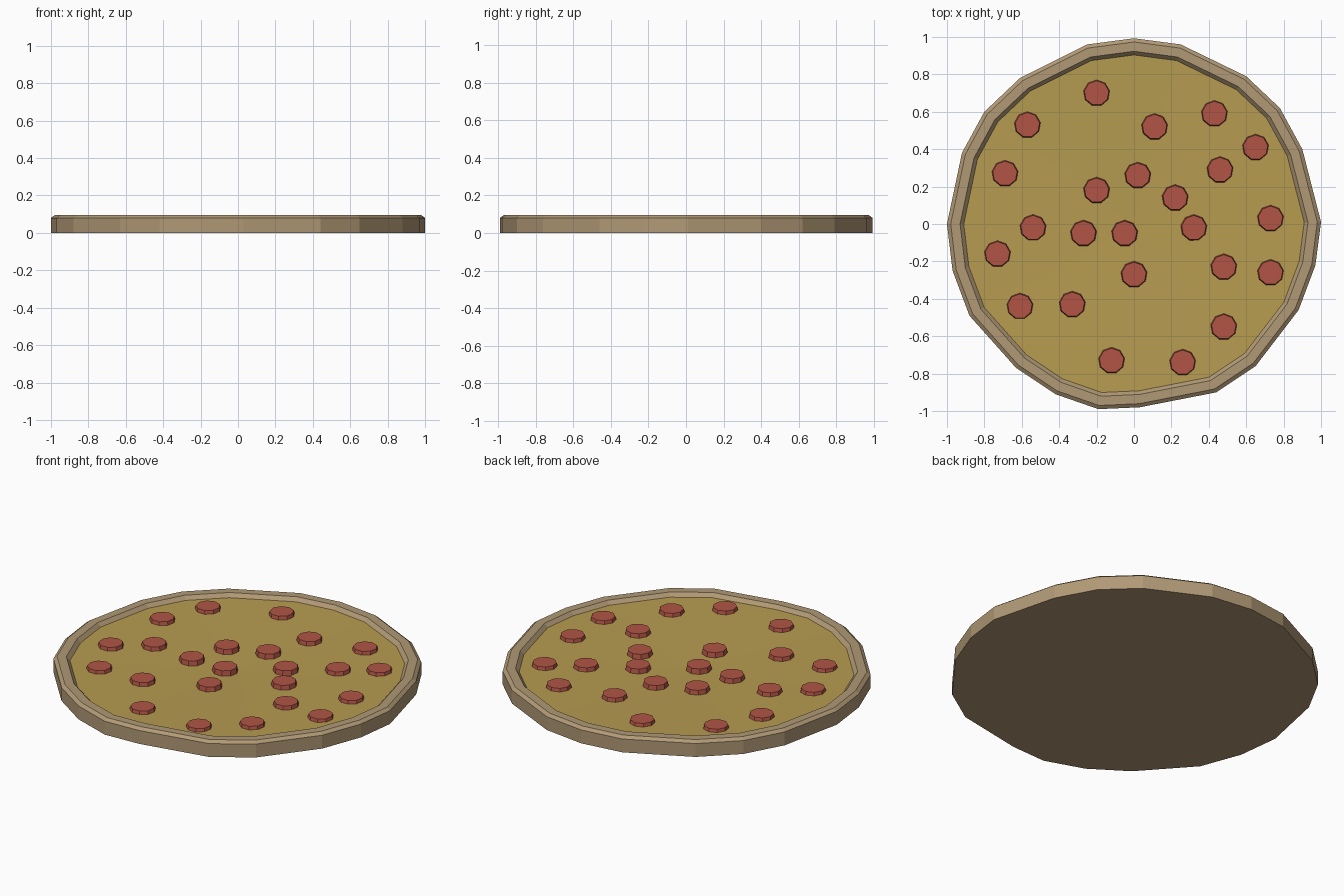
import bpy
import bmesh
from math import cos, sin, pi, hypot

default_cube = bpy.data.objects.get("Cube")
if default_cube:
    bpy.data.objects.remove(default_cube, do_unlink=True)


def make_material(name, colour):
    material = bpy.data.materials.new(name)
    material.use_nodes = True
    rgba = (*colour, 1)
    material.diffuse_color = rgba
    material.node_tree.nodes["Principled BSDF"].inputs["Base Color"].default_value = rgba
    return material


def loft(name, rings, material, cap_start=False, cap_end=False):
    """Join a list of equal-length point rings with quads, optionally capping the ends."""
    bm = bmesh.new()
    loops = [[bm.verts.new(point) for point in ring] for ring in rings]
    count = len(loops[0])
    for lower, upper in zip(loops, loops[1:]):
        for i in range(count):
            j = (i + 1) % count
            bm.faces.new((lower[i], lower[j], upper[j], upper[i]))
    if cap_start:
        bm.faces.new(loops[0][::-1])
    if cap_end:
        bm.faces.new(loops[-1])
    mesh = bpy.data.meshes.new(name)
    bm.to_mesh(mesh)
    bm.free()
    mesh.materials.append(material)
    obj = bpy.data.objects.new(name, mesh)
    bpy.context.collection.objects.link(obj)
    return obj


crust_brown = make_material("crust brown", (0.44, 0.32, 0.18))
cheese_yellow = make_material("cheese yellow", (0.47, 0.33, 0.08))
sausage_red = make_material("sausage red", (0.44, 0.09, 0.06))

# Hand-shaped outline, counter-clockwise from the right
outline = [
    (1, .01), (.9, .4), (.78, .62), (.6, .79), (.25, .96), (0, .993), (-.25, .96),
    (-.61, .78), (-.8, .6), (-.92, .38), (-1, 0), (-.97, -.25), (-.88, -.49),
    (-.63, -.77), (-.42, -.91), (-.19, -.99), (.03, -.98), (.44, -.9),
    (.65, -.76), (.88, -.46), (.97, -.22),
]


def outline_ring(scale, z):
    return [(x * scale, y * scale, z) for x, y in outline]


# Crust: flat base, upright wall and a rim chamfered on both sides
crust_profile = [(1, 0), (1, .08), (.98, .095), (.93, .095), (.91, .073)]
loft("crust", [outline_ring(s, z) for s, z in crust_profile], crust_brown, cap_start=True)


# Cheese: a very shallow dish
def cheese_height(radius):
    return .058 + .015 * min(radius / .91, 1)


loft("cheese", [outline_ring(s, cheese_height(s)) for s in (.91, .6, .3, .04)],
     cheese_yellow, cap_end=True)

# Sausage slices: slightly tapered nine-sided discs with level tops
slice_centres = [
    (-.2, .7), (.11, .52), (.43, .59), (.65, .41), (.46, .29), (.02, .26),
    (.22, .14), (-.2, .18), (-.57, .53), (-.69, .27), (-.54, -.02), (-.27, -.05),
    (-.05, -.05), (.32, -.02), (.73, .03), (.48, -.23), (.73, -.26), (-.73, -.16),
    (-.61, -.44), (-.33, -.43), (0, -.27), (-.12, -.73), (.26, -.74), (.48, -.55),
]
SIDES = 9
SLICE_TOP = .09


def slice_ring(centre, radius, z):
    angles = [2 * pi * i / SIDES + pi / 2 for i in range(SIDES)]
    return [(centre[0] + radius * cos(a), centre[1] + radius * sin(a), z) for a in angles]


for number, centre in enumerate(slice_centres, start=1):
    base = cheese_height(hypot(*centre)) - .004
    rings = [slice_ring(centre, .072, base), slice_ring(centre, .066, SLICE_TOP)]
    loft(f"sausage_slice_{number}", rings, sausage_red, cap_start=True, cap_end=True)
